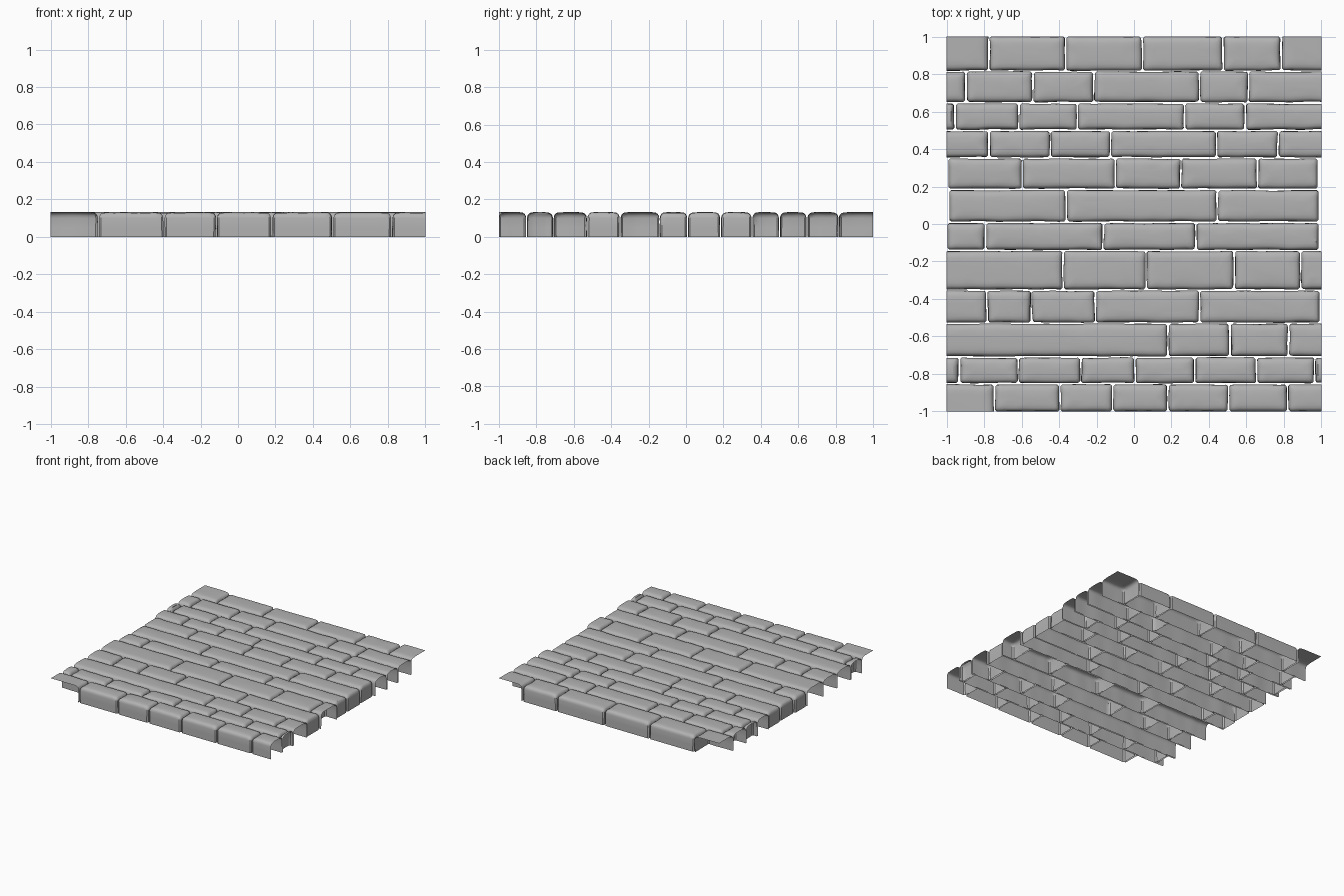
import bpy, bmesh
from mathutils import Vector, noise

if "Cube" in bpy.data.objects:
    bpy.data.objects.remove(bpy.data.objects["Cube"])

stone = bpy.data.materials.new("light grey stone")
stone.diffuse_color = (0.45, 0.45, 0.45, 1)
stone.use_nodes = True
stone.node_tree.nodes["Principled BSDF"].inputs["Base Color"].default_value = stone.diffuse_color

# Each course: top y, bottom y, left end, right end, joints between bricks
COURSES = [
    (1.0, .82, -1, 1, [-.775, -.365, .045, .475, .785]),
    (.813, .652, -1, 1, [-.895, -.54, -.215, .35, .61]),
    (.642, .505, -1, 1, [-.955, -.615, -.302, .27, .595]),
    (.495, .357, -1, 1, [-.775, -.447, -.125, .44, .77]),
    (.348, .19, -.99, .98, [-.597, -.1, .25, .66]),
    (.18, .014, -.985, .985, [-.362, .445]),
    (.004, -.137, -.995, .985, [-.793, -.165, .33]),
    (-.145, -.348, -1, 1, [-.378, .065, .535, .89]),
    (-.357, -.525, -1, .99, [-.785, -.547, -.205, .35]),
    (-.533, -.705, -1, 1, [.18, .512, .825]),
    (-.714, -.848, -1, 1, [-.933, -.617, -.283, .005, .325, .655, .965]),
    (-.857, -1.0, -1, 1, [-.745, -.395, -.115, .18, .505, .82]),
]
GAP = .005
# Brick profile: inset from the outline, height
PROFILE = [(0, 0), (0, .05), (0, .1), (.003, .113), (.009, .122),
           (.018, .1275), (.035, .130), (.055, .1315)]


def outline(x0, x1, y0, y1, open_sides, nx, ny):
    """Counter-clockwise points of a rectangle with small cut corners."""
    corners = [(x0, y0), (x1, y0), (x1, y1), (x0, y1)]
    sides = "FRBL"
    pts = []
    for i in range(4):
        a, b = Vector(corners[i]), Vector(corners[(i + 1) % 4])
        d = b - a
        me, prev, nxt = sides[i], sides[i - 1], sides[(i + 1) % 4]
        n = nx if i % 2 == 0 else ny
        cut = min(.009, d.length * .2) / d.length
        s = 0 if (prev in open_sides or me in open_sides) else cut
        e = 0 if (nxt in open_sides or me in open_sides) else cut
        for k in range(n + 1):
            pts.append(a + d * (s + (1 - s - e) * k / n))
    return pts


def add_brick(bm, x0, x1, y0, y1, open_sides):
    """Hollow worn brick: rounded top and skirt walls, no underside."""
    w, h = x1 - x0, y1 - y0
    nx, ny = max(2, round(w / .03)), max(2, round(h / .03))
    rings = []
    for inset, z in PROFILE:
        dx, dy = min(inset, w * .42), min(inset, h * .42)
        pts = outline(x0 + dx * ("L" not in open_sides), x1 - dx * ("R" not in open_sides),
                      y0 + dy * ("F" not in open_sides), y1 - dy * ("B" not in open_sides),
                      open_sides, nx, ny)
        # open ends keep the top edge thin and unrounded
        rings.append([bm.verts.new((p.x, p.y, z)) for p in pts])
    faces = []
    n = len(rings[0])
    for lo, hi in zip(rings, rings[1:]):
        for i in range(n):
            j = (i + 1) % n
            faces.append(bm.faces.new((lo[i], lo[j], hi[j], hi[i])))
    bm.faces.new(rings[-1])
    # remove the walls on the cut sides
    tests = {"L": (0, x0), "R": (0, x1), "F": (1, y0), "B": (1, y1)}
    dead = [f for f in faces if any(
        all(abs(v.co[tests[s][0]] - tests[s][1]) < 1e-5 for v in f.verts) for s in open_sides)]
    bmesh.ops.delete(bm, geom=dead, context='FACES')
    # worn, slightly wandering edges
    for ring in rings:
        for v in ring:
            if not v.is_valid:
                continue
            c = v.co.copy()
            q = Vector((c.x * 9, c.y * 9, c.z * 4 + x0 * 31 + y0 * 17))
            if abs(c.x) < .975:
                v.co.x += .006 * noise.noise(q)
            if abs(c.y) < .97:
                v.co.y += .004 * noise.noise(q + Vector((40, 7, 3)))
            if .105 < c.z < .13:
                v.co.z += .0025 * noise.noise(q * 1.7)


for row, (y1, y0, left, right, joints) in enumerate(COURSES):
    bm = bmesh.new()
    xs = [left] + joints + [right]
    last = len(xs) - 2
    for i in range(last + 1):
        open_sides = ""
        if i == 0 and left == -1:
            open_sides += "L"
        if i == last and right == 1:
            open_sides += "R"
        # corner bricks that also lack their outer long wall
        if row == 0 and i in (0, last):
            open_sides += "B"
        if row == 11 and i == 0:
            open_sides += "F"
        a = xs[i] + (GAP if i > 0 else 0)
        b = xs[i + 1] - (GAP if i < last else 0)
        add_brick(bm, a, b, y0, y1, open_sides)
    bmesh.ops.remove_doubles(bm, verts=bm.verts[:], dist=1e-5)
    me = bpy.data.meshes.new(f"brick_course_{row + 1:02d}")
    bm.to_mesh(me)
    bm.free()
    me.materials.append(stone)
    ob = bpy.data.objects.new(me.name, me)
    bpy.context.collection.objects.link(ob)
    ob.select_set(True)
    bpy.context.view_layer.objects.active = ob

bpy.ops.object.shade_smooth_by_angle(angle=0.7)
